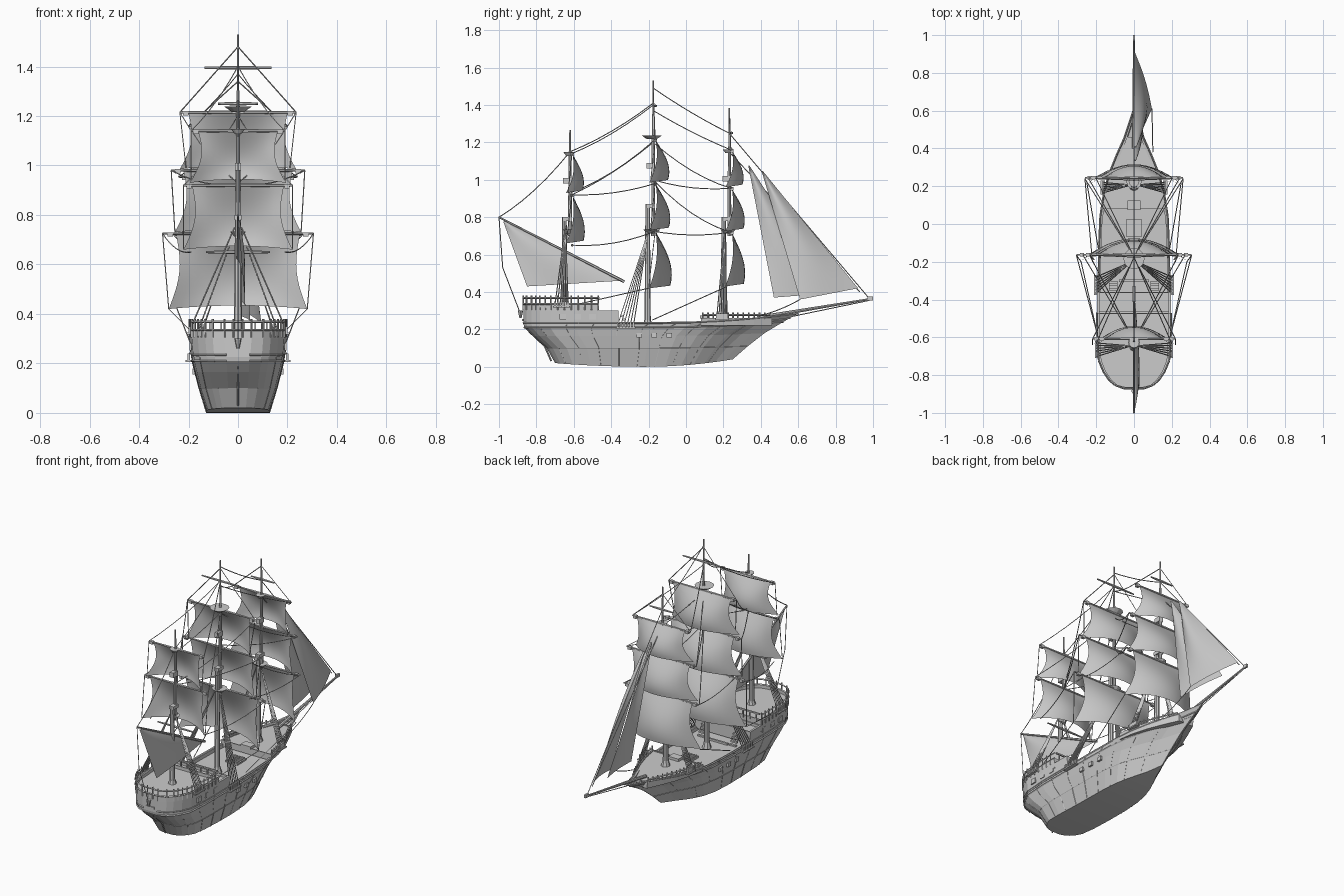
import bpy, bmesh, math
from mathutils import Vector, Matrix

if "Cube" in bpy.data.objects:
    bpy.data.objects.remove(bpy.data.objects["Cube"])

mat = bpy.data.materials.new("light_grey")
mat.diffuse_color = (0.6, 0.6, 0.6, 1)
mat.use_nodes = True
mat.node_tree.nodes["Principled BSDF"].inputs["Base Color"].default_value = mat.diffuse_color
parts = {}


def part(name):
    if name not in parts:
        parts[name] = bmesh.new()
    return parts[name]


def tube(name, pts, r, r2=None, n=6):
    bm = part(name)
    for a, b in zip(pts, pts[1:]):
        a, b = Vector(a), Vector(b)
        d = b - a
        m = Matrix.Translation((a + b) / 2) @ d.to_track_quat('Z', 'Y').to_matrix().to_4x4()
        bmesh.ops.create_cone(bm, cap_ends=True, segments=n, radius1=r,
                              radius2=r if r2 is None else r2, depth=d.length, matrix=m)


def box(name, c, s):
    bmesh.ops.create_cube(part(name), size=1, matrix=Matrix.Translation(c) @ Matrix.Diagonal((*s, 1)))


def rope(a, b, sag=0.0, r=0.0026, sides=True):
    # sagging line, mirrored when it is off centre
    n = 6 if sag else 1
    for k in ((1, -1) if sides else (1,)):
        pts = []
        for i in range(n + 1):
            t = i / n
            p = Vector(a).lerp(Vector(b), t)
            pts.append((p.x * k, p.y, p.z - sag * 4 * t * (1 - t)))
        tube("rigging", pts, r, n=4)


def loft(name, rows):
    # closed symmetric shell from half rows
    bm = part(name)
    R = [[(bm.verts.new(p), bm.verts.new((-p[0], p[1], p[2]))) for p in row] for row in rows]
    n = len(rows[0])
    for a, b in zip(R, R[1:]):
        for i in range(n - 1):
            for s in (0, 1):
                bm.faces.new((a[i][s], a[i + 1][s], b[i + 1][s], b[i][s]))
        for i in (0, n - 1):
            bm.faces.new((a[i][0], a[i][1], b[i][1], b[i][0]))
    for row in (R[0], R[-1]):
        for i in range(n - 1):
            bm.faces.new((row[i][0], row[i + 1][0], row[i + 1][1], row[i][1]))
    bmesh.ops.recalc_face_normals(bm, faces=bm.faces[:])


# plan outline: fraction of half width along the length
PLAN = [(0, .25), (.012, .5), (.03, .66), (.06, .82), (.1, .95), (.2, 1), (.35, 1), (.5, .99),
        (.62, .95), (.71, .84), (.78, .68), (.84, .49), (.9, .28), (.95, .15), (1, .02)]


def frac(u):
    for (a, p), (b, q) in zip(PLAN, PLAN[1:]):
        if u <= b:
            return p + (q - p) * (u - a) / (b - a)
    return .02


# hull levels: z, stern y, bow y, half width, rise at stern, rise at bow
LEVELS = [(0, -.70, .25, .128, .02, .04), (.10, -.745, .33, .158, 0, .01), (.165, -.82, .42, .175, 0, .015),
          (.21, -.865, .52, .186, 0, .03), (.235, -.87, .60, .188, 0, .05)]


def hull_pt(lv, u, out=0):
    z, ys, yb, w, rs, rb = lv
    z += rs * max(0, 1 - 2 * u) ** 2 + rb * max(0, 2 * u - 1) ** 2
    return (w * frac(u) + out, ys + (yb - ys) * u, z)


US = [u for u, f in PLAN]
inner = [(.235, -.855, .56, .176, 0, .045), (.212, -.855, .56, .176, 0, .045)]
loft("hull", [[hull_pt(l, u) for u in US] for l in LEVELS + inner])
for lv, r in ((LEVELS[1], .002), (LEVELS[3], .005), (LEVELS[4], .005)):
    for s in (1, -1):
        tube("hull_wales", [(s * x, y, z) for x, y, z in (hull_pt(lv, u) for u in US)], r, n=4)
for k in range(9):
    for s in (1, -1):
        tube("hull_ribs", [(s * x, y, z) for x, y, z in (hull_pt(l, .06 + k * .1) for l in LEVELS)], .002, n=4)


def outline(y):
    return .188 * frac((y + .87) / 1.47)


def stations(y0, y1):
    return [y0] + [y for y in (-.87 + 1.47 * u for u in US) if y0 + .001 < y < y1 - .001] + [y1]


def block(name, y0, y1, rows):
    # raised deck following the hull outline; rows of (z, outward offset)
    loft(name, [[(max(outline(y) + o, .004), min(max(y, y0 - o), y1 + o) if o < 0 else y, z)
                 for y in stations(y0, y1)] for z, o in rows])


block("poop_deck", -.87, -.47, [(.225, .002), (.30, .008), (.335, .01), (.335, -.006), (.315, -.006)])
block("quarter_deck", -.47, -.36, [(.225, .002), (.302, .007), (.302, -.006), (.285, -.006)])
block("forecastle", .08, .46, [(.222, .001), (.262, .004), (.262, -.006), (.256, -.006)])


def rail(name, y0, y1, z0, zs, off, gap, closed):
    # handrails at heights zs with evenly spaced posts
    ys = stations(y0, y1)
    half = [(outline(y) + off, y) for y in ys]
    path = [(-x, y) for x, y in half[::-1]] + half
    runs = [path] if closed else [path[:len(ys)], half]
    for run in runs:
        for z in zs:
            tube(name, [(x, y, z) for x, y in run], .005, n=4)
        for (xa, ya), (xb, yb) in zip(run, run[1:]):
            n = max(1, round(math.hypot(xb - xa, yb - ya) / gap))
            for i in range(n):
                x, y = xa + (xb - xa) * i / n, ya + (yb - ya) * i / n
                tube(name, [(x, y, z0), (x, y, zs[-1] + .012)], .0045, n=4)


rail("poop_rail", -.87, -.47, .305, [.335, .368], .008, .034, True)
rail("forecastle_rail", .09, .45, .255, [.277], 0, .03, False)
for k in range(8):
    box("poop_rail", (-.16 + k * .046, -.468, .345), (.007, .007, .05))
box("poop_rail", (0, -.468, .37), (.37, .009, .008))

# gunports, cabin windows, hatches, stairs, rudder
for s in (1, -1):
    for y in (-.25, -.17, -.09):
        box("gunports", (s * .178, y, .168), (.012, .028, .024))
    for y in (-.66, -.58, -.50):
        box("cabin_windows", (s * .192, y, .268), (.008, .035, .03))
    for k in range(4):
        box("stairs", (s * .11, -.345 + k * .012, .27 - k * .018), (.045, .014, .01))
box("cabin_windows", (0, -.872, .25), (.06, .008, .012))
box("hatch_frame", (0, -.02, .218), (.085, .09, .014))
for k in range(5):
    box("hatch_grating", (-.032 + k * .016, -.02, .228), (.006, .08, .006))
    box("hatch_grating", (0, -.052 + k * .016, .228), (.075, .006, .006))
box("deck_beam", (0, -.30, .218), (.16, .012, .012))
box("cargo_hatch", (0, .10, .266), (.07, .05, .016))
tube("stern_lantern", [(0, -.885, .30), (0, -.885, .26)], .014, .006, 8)
tube("rudder", [(0, -.72, .03), (0, -.755, .11), (0, -.84, .19)], .005, n=4)

# masts: y, lower top, middle top, head, tops (z, radius)
MASTS = {"mizzen": (-.62, .80, 1.15, 1.265, .30, [(.73, .032), (1.145, .028)]),
         "main": (-.175, .87, 1.24, 1.53, .21, [(.73, .045), (1.235, .056)]),
         "fore": (.232, .80, 1.17, 1.385, .25, [(.73, .04), (1.16, .028)])}
for n, (y, a, b, c, base, tops) in MASTS.items():
    nm = n + "_mast"
    tube(nm, [(0, y - .03, base), (0, y - .03, a)], .017, .012, 8)
    tube(nm, [(0, y - .03, base), (0, y - .03, base + .04)], .028, .018, 8)
    tube(nm, [(0, y, .70), (0, y, b)], .011, .008, 8)
    tube(nm, [(0, y, b - .08), (0, y, c)], .007, .004, 6)
    for z, r in tops:
        tube(n + "_tops", [(0, y - .008, z - .018), (0, y - .008, z + .003)], r * .45, r, 12)
    box(n + "_tops", (0, y - .015, a - .01), (.03, .05, .02))
    box(n + "_tops", (0, y - .015, (a + b) / 2 + .02), (.026, .045, .03))

# yards: mast, z, half length
YARDS = [("main", .725, .305), ("main", .98, .27), ("main", 1.215, .235), ("main", 1.395, .135),
         ("fore", .72, .26), ("fore", .955, .24), ("fore", 1.16, .2), ("fore", 1.25, .08),
         ("mizzen", .65, .13), ("mizzen", .92, .22), ("mizzen", 1.14, .19)]
for n, z, w in YARDS:
    y = MASTS[n][0] + .012
    for s in (1, -1):
        tube(n + "_yards", [(0, y, z), (s * w, y, z)], .008, .0045, 6)
        if w > .14:
            box(n + "_yards", (s * w * .9, y, z - .004), (.022, .018, .018))


def patch(name, f, nu=12, nv=10):
    bm = part(name)
    g = [[bm.verts.new(f(i / nu, j / nv)) for i in range(nu + 1)] for j in range(nv + 1)]
    for j in range(nv):
        for i in range(nu):
            bm.faces.new((g[j][i], g[j][i + 1], g[j + 1][i + 1], g[j + 1][i]))


def square_sail(name, mast, zt, zb, wt, wb, depth):
    y0 = MASTS[mast][0] + .014

    def f(u, t):
        s = 2 * u - 1
        w = wt + (wb - wt) * t - .028 * math.sin(math.pi * t)
        bulge = depth * math.sin(math.pi * .64 * t)
        y = y0 + bulge * (1 - s * s) + s * s * (.02 * math.sin(math.pi * t) - .035 * t)
        return (s * w, y, zt + (zb - zt) * t + .014 * t * t * (1 - s * s))
    patch(name, f)


SAILS = [("main", .72, .42, .25, .28, .085), ("main", .975, .73, .22, .255, .077), ("main", 1.21, .985, .2, .235, .072),
         ("fore", .715, .43, .215, .25, .07), ("fore", .95, .725, .2, .23, .068), ("fore", 1.155, .96, .165, .2, .062),
         ("mizzen", .915, .66, .185, .22, .065), ("mizzen", 1.135, .93, .16, .195, .06)]
for k, (n, zt, zb, wt, wb, d) in enumerate(SAILS):
    square_sail(f"{n}_sail_{k}", n, zt, zb, wt, wb, d)


def tri_sail(name, head, tack, clew, bulge):
    head, tack, clew = Vector(head), Vector(tack), Vector(clew)

    def f(u, t):
        t = .02 + .98 * t
        p = head.lerp(tack.lerp(clew, u), t)
        return p + Vector((bulge * math.sin(math.pi * u) * math.sin(math.pi * (.1 + .8 * t)), 0, 0))
    patch(name, f)


# fore-and-aft sails, gaff and bowsprit
tri_sail("inner_jib_sail", (0, .33, 1.09), (0, .78, .395), (.05, .47, .37), .03)
tri_sail("outer_jib_sail", (0, .40, 1.06), (0, .92, .42), (.095, .61, .36), .035)
tri_sail("spanker_sail", (0, -.98, .785), (0, -.35, .46), (.03, -.85, .43), .02)
tube("gaff", [(0, -1.0, .80), (0, -.33, .455)], .005, .008, 6)
tube("bowsprit", [(0, .40, .265), (0, .98, .362)], .011, .005, 8)
box("bowsprit", (0, .985, .365), (.012, .03, .02))

# shrouds down to channels on the hull side
for n, z, ys, x, zb in (("main", .73, (-.28, -.365), .2, .225), ("mizzen", .75, (-.63, -.70), .195, .335),
                        ("fore", .72, (.165, .22), .165, .27)):
    y = MASTS[n][0] - .025
    for i in range(6):
        yb = ys[0] + (ys[1] - ys[0]) * i / 5
        rope((.014, y, z), (x, yb, zb), r=.003)
        for s in (1, -1):
            box("deadeyes", (s * x, yb, zb), (.01, .01, .03))
    for s in (1, -1):
        box("channels", (s * x, sum(ys) / 2, zb - .015), (.025, abs(ys[1] - ys[0]) + .02, .008))

# stays on the centre line: y, z, y, z, sag
for ya, za, yb, zb, sag in ((-.175, 1.41, -.62, 1.15, .02), (-.175, 1.49, .23, 1.25, .01), (-.62, 1.15, -1, .8, .03),
                            (.23, 1.25, .98, .365, 0), (.23, 1.15, .93, .40, 0), (.45, .245, .98, .355, 0),
                            (-1, .8, -.98, .53, 0), (-.98, .53, -.88, .27, 0)):
    rope((0, ya, za), (0, yb, zb), sag, sides=False)

# braces from yardarms to the neighbouring masts, and yardarm lines
for a, b, sag in (((.2, .24, 1.16), (0, -.175, 1.37), .01), ((.24, .24, .955), (0, -.175, 1.2), .03),
                  ((.24, .24, .955), (.0, -.175, 1.0), .02), ((.26, .24, .72), (0, -.175, 1.0), .04),
                  ((.26, .24, .72), (.22, -.2, .73), .02), ((.19, -.61, 1.14), (0, -.175, 1.4), .02),
                  ((.22, -.61, .92), (0, -.175, 1.2), .02), ((.27, -.165, .98), (0, -.62, .92), .02),
                  ((.305, -.165, .725), (.19, -.60, .65), .025), ((.235, -.165, 1.215), (0, -.62, .93), .03),
                  ((.25, .22, .43), (.18, -.18, .25), 0), ((.28, -.2, .42), (.19, -.60, .33), 0),
                  ((.305, -.165, .725), (.28, -.2, .42), 0), ((.27, -.165, .98), (.255, -.19, .73), 0),
                  ((.235, -.165, 1.215), (0, -.175, 1.48), 0), ((.235, -.165, 1.215), (.21, -.19, .99), 0),
                  ((.2, .24, 1.16), (0, .232, 1.34), 0), ((.19, -.61, 1.14), (.19, -.63, .93), 0),
                  ((.22, -.61, .92), (.22, -.64, .66), 0)):
    rope(a, b, sag)
rope((.095, .61, .36), (.1, .38, .27), .01, sides=False)

# objects
for name, bm in parts.items():
    me = bpy.data.meshes.new(name)
    bm.to_mesh(me)
    bm.free()
    me.materials.append(mat)
    if "sail" in name:
        me.polygons.foreach_set("use_smooth", [True] * len(me.polygons))
    bpy.context.collection.objects.link(bpy.data.objects.new(name, me))
